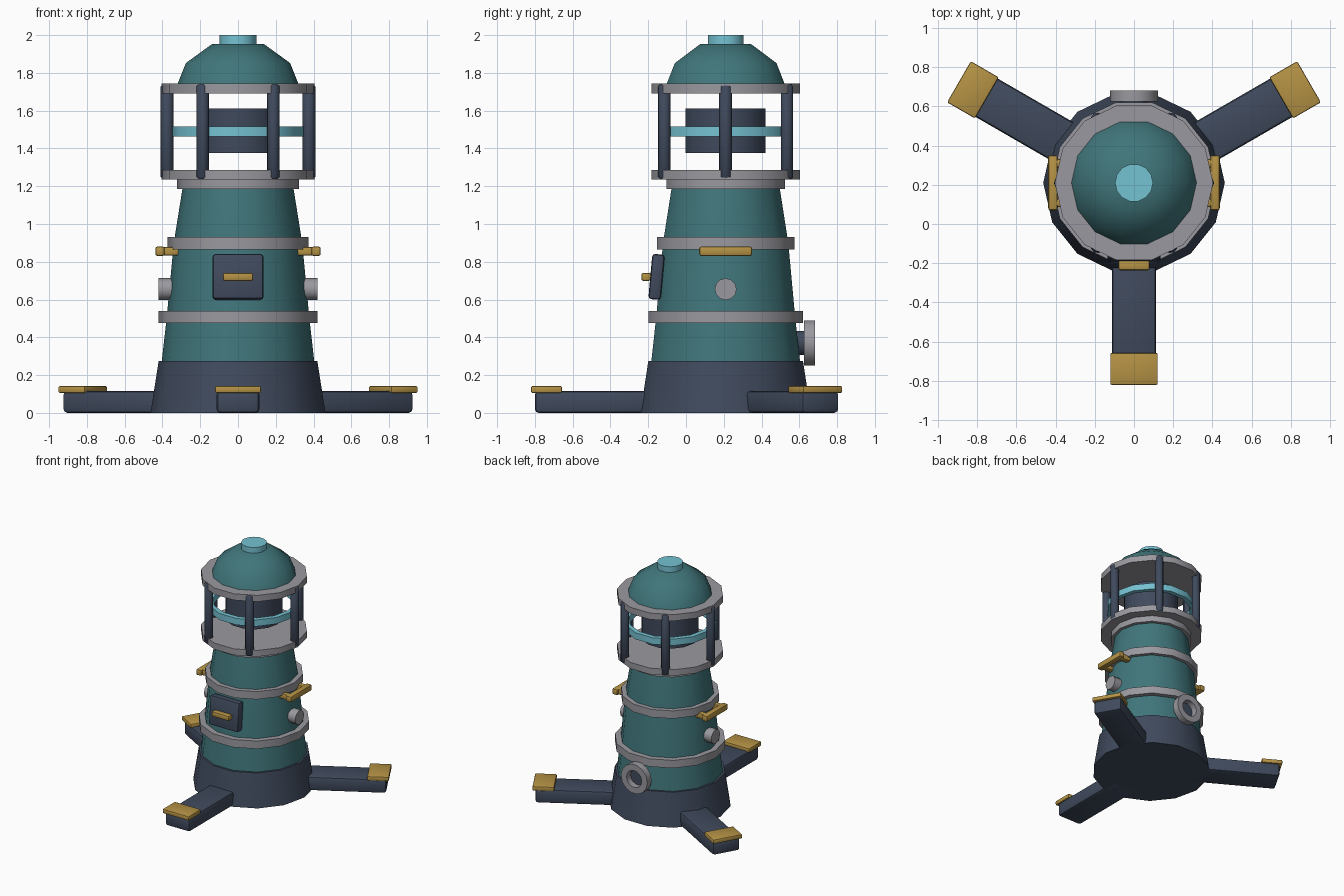
import bpy, bmesh, math
from mathutils import Matrix, Vector

if "Cube" in bpy.data.objects:
    bpy.data.objects.remove(bpy.data.objects["Cube"])

CY = 0.21      # tower axis offset in y
SIDES = 14


def material(name, rgb):
    lin = [c / 12.92 if c <= 0.04045 else ((c + 0.055) / 1.055) ** 2.4 for c in rgb]
    m = bpy.data.materials.new(name)
    m.diffuse_color = (*lin, 1)
    m.use_nodes = True
    m.node_tree.nodes["Principled BSDF"].inputs["Base Color"].default_value = m.diffuse_color
    return m


TEAL = material("teal", (0.25, 0.46, 0.48))
NAVY = material("dark_slate", (0.25, 0.29, 0.365))
GREY = material("grey", (0.60, 0.60, 0.625))
GOLD = material("gold", (0.71, 0.575, 0.27))
CYAN = material("light_cyan", (0.46, 0.76, 0.825))


def finish(bm, name, mat, matrix=Matrix(), angle=31):
    """Place the mesh, shade smooth with sharp edges, and link it."""
    bmesh.ops.transform(bm, matrix=Matrix.Translation((0, CY, 0)) @ matrix, verts=bm.verts)
    bmesh.ops.recalc_face_normals(bm, faces=bm.faces)
    for f in bm.faces:
        f.smooth = True
    for e in bm.edges:
        e.smooth = len(e.link_faces) == 2 and e.calc_face_angle(0) < math.radians(angle)
    me = bpy.data.meshes.new(name)
    bm.to_mesh(me)
    bm.free()
    me.materials.append(mat)
    ob = bpy.data.objects.new(name, me)
    bpy.context.collection.objects.link(ob)
    return ob


def lathe(name, mat, profile, sides=SIDES, matrix=Matrix(), closed=False, angle=31):
    """Revolve (radius, z) points; capped ends, or a closed loop for rings."""
    bm = bmesh.new()
    rings = [[bm.verts.new((r * math.cos(2 * math.pi * i / sides),
                            r * math.sin(2 * math.pi * i / sides), z))
              for i in range(sides)] for r, z in profile]
    pairs = list(zip(rings, rings[1:]))
    if closed:
        pairs.append((rings[-1], rings[0]))
    else:
        bm.faces.new(rings[0])
        bm.faces.new(rings[-1])
    for a, b in pairs:
        for i in range(sides):
            j = (i + 1) % sides
            bm.faces.new((a[i], a[j], b[j], b[i]))
    return finish(bm, name, mat, matrix, angle)


def box(name, mat, size, centre, bevel=0.01, matrix=Matrix(), tilt=0):
    bm = bmesh.new()
    bmesh.ops.create_cube(bm, size=1, matrix=Matrix.Diagonal((*size, 1)))
    bmesh.ops.bevel(bm, geom=bm.edges[:], offset=bevel, segments=2, profile=0.5, affect='EDGES')
    m = matrix @ Matrix.Translation(centre) @ Matrix.Rotation(tilt, 4, 'X')
    return finish(bm, name, mat, m)


def spin(deg):
    return Matrix.Rotation(math.radians(deg), 4, 'Z')


# base and tapered tower body
lathe("base", NAVY, [(0.463, 0), (0.42, 0.275)])
lathe("tower_body", TEAL, [(0.405, 0.26), (0.377, 0.51), (0.34, 0.9), (0.292, 1.2)])

# grey hoops, gallery deck and upper ring
for name, r, z0, z1 in (("lower_band", 0.42, 0.475, 0.54),
                        ("middle_band", 0.373, 0.865, 0.93),
                        ("collar", 0.322, 1.185, 1.237),
                        ("gallery_deck", 0.404, 1.235, 1.287),
                        ("roof_ring", 0.404, 1.692, 1.745)):
    lathe(name, GREY, [(r, z0), (r, z1)])

# lantern posts
for i in range(6):
    m = spin(60 * i) @ Matrix.Translation((0.375, 0, 0))
    lathe(f"lantern_post_{i + 1}", NAVY,
          [(0.024, 1.238), (0.034, 1.25), (0.034, 1.728), (0.024, 1.74)], 8, m, angle=50)

# lamp core and glowing ring
lathe("lamp_core", NAVY, [(0.217, 1.375), (0.217, 1.612)])
lathe("lamp_ring", CYAN, [(0.35, 1.462), (0.35, 1.516), (0.312, 1.516), (0.312, 1.462)],
      closed=True)

# dome and its cap
lathe("dome", TEAL, [(0.32, 1.742), (0.276, 1.852), (0.137, 1.953)], angle=45)
lathe("dome_cap", CYAN, [(0.097, 1.94), (0.097, 2.0)])

# three legs with foot pads
for i, deg in enumerate((-90, 30, 150)):
    box(f"leg_{i + 1}", NAVY, (0.70, 0.226, 0.116), (0.66, 0, 0.058), 0.02, spin(deg))
    box(f"foot_pad_{i + 1}", GOLD, (0.164, 0.242, 0.036), (0.949, 0, 0.124), 0.008, spin(deg))

# front hatch and its handle
box("front_hatch", NAVY, (0.27, 0.066, 0.24), (0, -0.366, 0.72), 0.016, tilt=-0.09)
box("hatch_handle", GOLD, (0.16, 0.05, 0.042), (0, -0.421, 0.72), 0.01)

# side grab bars and side ports, mirrored left and right
for side, deg in (("right", 0), ("left", 180)):
    m = spin(deg)
    box(f"{side}_grab_bar", GOLD, (0.05, 0.28, 0.05), (0.413, 0, 0.856), 0.012, m)
    for k, y in enumerate((-0.1, 0.1)):
        box(f"{side}_bar_mount_{k + 1}", GOLD, (0.09, 0.045, 0.046), (0.353, y, 0.856), 0.01, m)
    lathe(f"{side}_port", GREY, [(0.058, 0.32), (0.058, 0.42)], 12,
          m @ Matrix.Translation((0, 0, 0.655)) @ Matrix.Rotation(math.pi / 2, 4, 'Y'))

# back porthole: ring on a dark stub
back = Matrix.Translation((0, 0, 0.37)) @ Matrix.Rotation(-math.pi / 2, 4, 'X')
lathe("back_port_stub", NAVY, [(0.066, 0.34), (0.066, 0.425)], SIDES, back)
lathe("back_port_ring", GREY,
      [(0.122, 0.415), (0.122, 0.472), (0.07, 0.472), (0.07, 0.415)], SIDES, back, closed=True)
